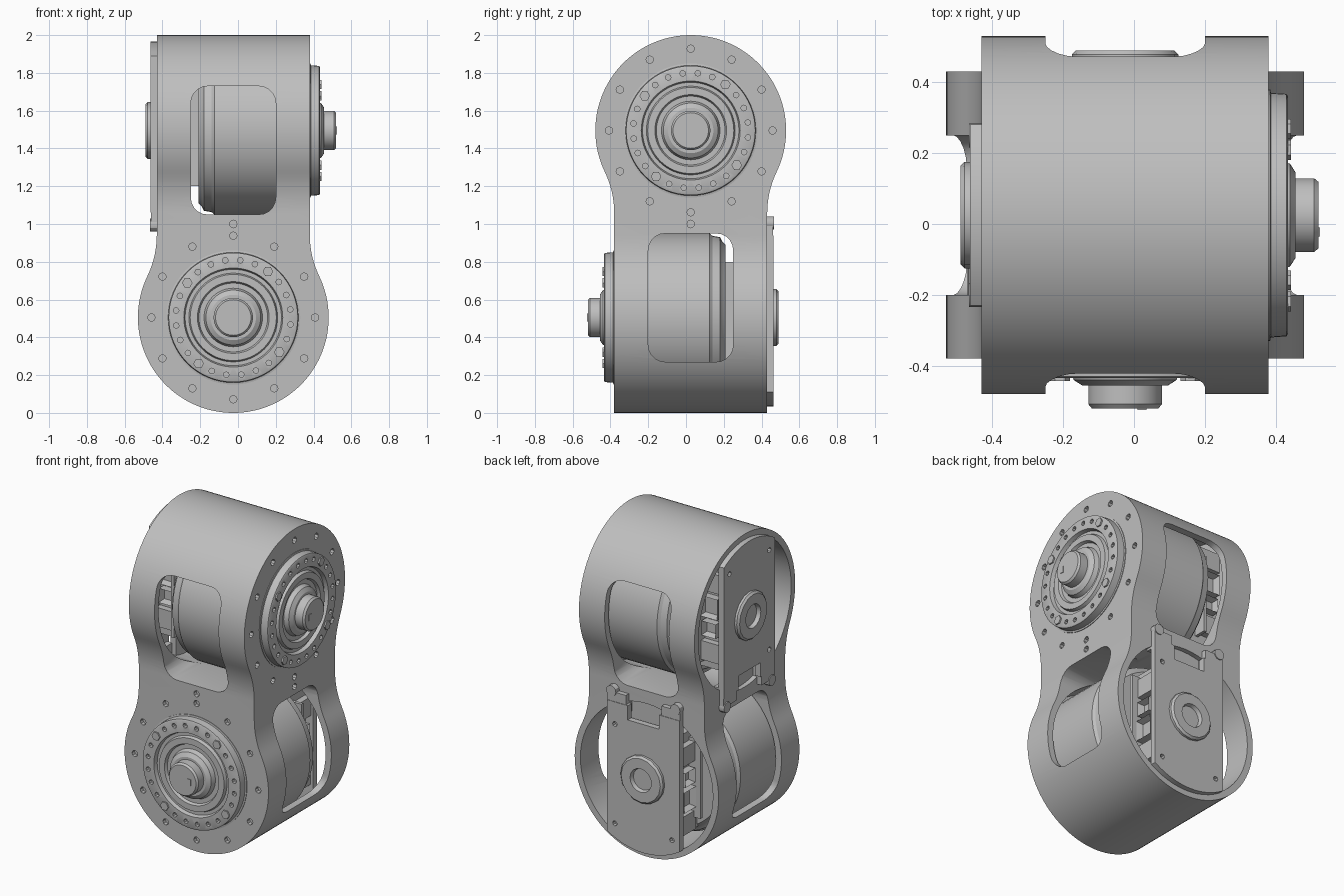
import bpy, bmesh
from math import sin, cos, pi, radians, atan2, sqrt, asin
from mathutils import Matrix, Vector

if "Cube" in bpy.data.objects:
    bpy.data.objects.remove(bpy.data.objects["Cube"])

C, Z, R = 0.025, 1.495, 0.505          # axis of the upper joint and its outer radius
HALF, FILLET = 0.405, 0.5              # half width of the neck, blend radius
CAVITY = 0.465
# the lower joint is the upper one turned half round about a diagonal axis
TURN = Matrix(((0, -1, 0, 0), (-1, 0, 0, 0), (0, 0, -1, 2), (0, 0, 0, 1)))

metal = bpy.data.materials.new("grey_metal")
metal.use_nodes = True
metal.diffuse_color = (0.52, 0.52, 0.52, 1)
shader = metal.node_tree.nodes["Principled BSDF"]
shader.inputs["Base Color"].default_value = metal.diffuse_color
shader.inputs["Roughness"].default_value = 0.6


def make(name, bm):
    bmesh.ops.recalc_face_normals(bm, faces=bm.faces)
    mesh = bpy.data.meshes.new(name)
    bm.to_mesh(mesh)
    bm.free()
    mesh.materials.append(metal)
    obj = bpy.data.objects.new(name, mesh)
    bpy.context.collection.objects.link(obj)
    return obj


def prism(name, outline, a, b, axis="x"):
    bm = bmesh.new()
    place = (lambda u, v: (a, u, v)) if axis == "x" else (lambda u, v: (u, a, v))
    face = bm.faces.new([bm.verts.new(place(u, v)) for u, v in outline])
    ext = bmesh.ops.extrude_face_region(bm, geom=[face])["geom"]
    shift = Vector((b - a, 0, 0)) if axis == "x" else Vector((0, b - a, 0))
    bmesh.ops.translate(bm, vec=shift, verts=[v for v in ext if isinstance(v, bmesh.types.BMVert)])
    return make(name, bm)


def lathe(name, profile, steps=64):
    """Turn (x, radius) points about the upper joint's axis."""
    bm = bmesh.new()
    verts = [bm.verts.new((x, C, Z + r)) for x, r in profile]
    edges = [bm.edges.new(pair) for pair in zip(verts, verts[1:])]
    bmesh.ops.spin(bm, geom=verts + edges, cent=(0, C, Z), axis=(1, 0, 0),
                   angle=2 * pi, steps=steps)
    bmesh.ops.remove_doubles(bm, verts=bm.verts, dist=0.0002)
    return make(name, bm)


def pegs(name, spots, r, a, b, sides=12):
    """Several cylinders along x at (y, z) spots."""
    bm = bmesh.new()
    for y, z in spots:
        m = Matrix.Translation(((a + b) / 2, y, z)) @ Matrix.Rotation(pi / 2, 4, "Y")
        bmesh.ops.create_cone(bm, cap_ends=True, segments=sides, radius1=r,
                              radius2=r, depth=b - a, matrix=m)
    return make(name, bm)


def box(name, x, y, z, socket=0):
    """Box from ranges; socket = 1 or -1 sinks a pocket into that y side."""
    bm = bmesh.new()
    bmesh.ops.create_cube(bm, size=1)
    for v in bm.verts:
        v.co = [(lo + hi) / 2 + c * (hi - lo) for c, (lo, hi) in zip(v.co, (x, y, z))]
    if socket:
        face = max(bm.faces, key=lambda f: socket * f.calc_center_median().y)
        bmesh.ops.inset_region(bm, faces=[face], thickness=0.018)
        bmesh.ops.translate(bm, vec=(0, -0.04 * socket, 0), verts=face.verts)
    return make(name, bm)


def twin(obj, name):
    other = obj.copy()
    other.data = obj.data.copy()
    other.data.transform(TURN)
    other.name = name
    bpy.context.collection.objects.link(other)
    return other


def carve(obj, cutter, op="DIFFERENCE"):
    mod = obj.modifiers.new("cut", "BOOLEAN")
    mod.object, mod.operation, mod.solver = cutter, op, "EXACT"
    bpy.context.view_layer.update()
    graph = bpy.context.evaluated_depsgraph_get()
    mesh = bpy.data.meshes.new_from_object(obj.evaluated_get(graph))
    obj.modifiers.clear()
    obj.data = mesh
    bpy.data.objects.remove(cutter)


def circle_spots(r, angles):
    return [(C + r * cos(radians(a)), Z + r * sin(radians(a))) for a in angles]


def arc(cy, cz, r, a0, a1, n):
    return [(cy + r * cos(a0 + (a1 - a0) * i / n), cz + r * sin(a0 + (a1 - a0) * i / n))
            for i in range(n + 1)]


# Housing: keyhole outline crossed with its turned twin
drop = sqrt((R + FILLET) ** 2 - (HALF + FILLET) ** 2)
tilt = atan2(drop, HALF + FILLET)
side = HALF + FILLET
outline = arc(C, Z, R, -tilt, pi + tilt, 72)
outline += arc(C - side, Z - drop, FILLET, tilt, 0, 8)[1:]
outline += [(C - HALF, -0.1), (C + HALF, -0.1)]
outline += arc(C + side, Z - drop, FILLET, pi, pi - tilt, 8)[:-1]
housing = prism("housing", outline, -0.7, 0.7)
carve(housing, twin(housing, "cross"), "INTERSECT")

# Housing openings: motor bore, side windows, bolt holes
bore = lathe("bore", [(-0.7, 0), (-0.7, CAVITY), (0.33, CAVITY), (0.33, 0)])
k = 0.09
window_outline = (arc(0.2 - k, 1.73 - k, k, 0, pi / 2, 5) + arc(-0.25 + k, 1.73 - k, k, pi / 2, pi, 5)
                  + arc(-0.25 + k, 1.05 + k, k, pi, 1.5 * pi, 5)
                  + arc(0.2 - k, 1.05 + k, k, 1.5 * pi, 2 * pi, 5))
window = prism("window", window_outline, -0.8, 0.8, "y")
holes = pegs("holes", circle_spots(0.433, range(0, 360, 30)) + [(C, 1.0)], 0.02, 0.355, 0.42, 8)
for cutter in (bore, window, holes):
    other = twin(cutter, "other_cutter")
    carve(housing, cutter)
    carve(housing, other)

parts = []

# Motor drum behind the windows
parts.append(lathe("motor", [(-0.21, 0), (-0.21, 0.385), (-0.19, 0.405), (-0.18, 0.425),
                             (-0.14, 0.432), (-0.125, 0.445), (0.335, 0.445), (0.335, 0)]))

# Output flange with stepped rings and stub shaft
flange = lathe("output_flange", [
    (0.37, 0), (0.37, 0.355), (0.384, 0.355), (0.386, 0.345), (0.43, 0.342), (0.434, 0.335),
    (0.434, 0.262), (0.41, 0.255), (0.41, 0.235), (0.43, 0.228), (0.43, 0.19),
    (0.412, 0.182), (0.412, 0.155), (0.44, 0.145), (0.456, 0.12), (0.456, 0.104),
    (0.508, 0.104), (0.52, 0.094), (0.52, 0)])
BIG = (53, 143, 233, 323)
small = [a for a in range(8, 368, 15) if min(abs(a - b) for b in BIG) > 7]
carve(flange, pegs("flange_holes", circle_spots(0.305, small), 0.015, 0.41, 0.47, 8))
parts.append(flange)
parts.append(pegs("flange_screws", circle_spots(0.305, BIG), 0.028, 0.42, 0.443, 6))
parts.append(box("shaft_key", (0.515, 0.524), (C - 0.06, C - 0.035), (Z - 0.02, Z + 0.02)))

# Rear cover plate with rounded end and notched foot
w, n, end = 0.255, 0.11, 0.47
a = asin(w / end)
cover = [(C - w, 1.06), (C - n, 1.06), (C - n, 1.15), (C + n, 1.15), (C + n, 1.06), (C + w, 1.06)]
cover += arc(C, Z, end, pi / 2 - a, pi / 2 + a, 12)
plate = prism("rear_cover", cover, -0.463, -0.425)
carve(plate, pegs("cover_holes", [(C - 0.2, 1.83), (C + 0.2, 1.83), (C - 0.2, 1.2)],
                  0.016, -0.5, -0.44, 8))
parts.append(plate)
parts.append(lathe("rear_hub", [(-0.44, 0), (-0.44, 0.15), (-0.478, 0.15), (-0.49, 0.138),
                                (-0.49, 0.075), (-0.466, 0.068), (-0.466, 0)], 16))
parts.append(pegs("cover_bosses", [(C - 0.225, 0.995), (C + 0.225, 0.995)], 0.034, -0.466, -0.38))
parts.append(box("cover_shelf", (-0.40, -0.36), (C - 0.13, C + 0.13), (1.02, 1.2)))

# Electronics between cover and motor, with side connectors and cover feet
parts.append(box("electronics_block", (-0.43, -0.2), (C - 0.2, C + 0.2), (1.2, 1.84)))
for s, tag in ((-1, "right"), (1, "left")):
    def out(inner, outer):
        return sorted((C + s * inner, C + s * outer))
    parts.append(box("cover_foot_" + tag, (-0.46, -0.39), out(0.125, 0.255), (1.0, 1.12)))
    parts.append(box("top_spacer_" + tag, (-0.43, -0.27), out(0.18, 0.235), (1.7, 1.82)))
    parts.append(box("large_connector_" + tag, (-0.41, -0.29), out(0.18, 0.25), (1.54, 1.67), s))
    parts.append(box("small_connector_" + tag, (-0.40, -0.30), out(0.18, 0.25), (1.42, 1.51), s))
    parts.append(box("low_spacer_" + tag, (-0.43, -0.27), out(0.18, 0.24), (1.26, 1.38)))
    parts.append(box("circuit_board_" + tag, (-0.29, -0.27), out(0.18, 0.28), (1.24, 1.74)))

# Second joint is the turned copy of every part
for obj in list(parts):
    base = obj.name
    obj.name = "upper_" + base
    parts.append(twin(obj, "lower_" + base))

bpy.ops.object.select_all(action="DESELECT")
for obj in parts + [housing]:
    obj.select_set(True)
bpy.context.view_layer.objects.active = housing
bpy.ops.object.shade_smooth_by_angle(angle=radians(30))
